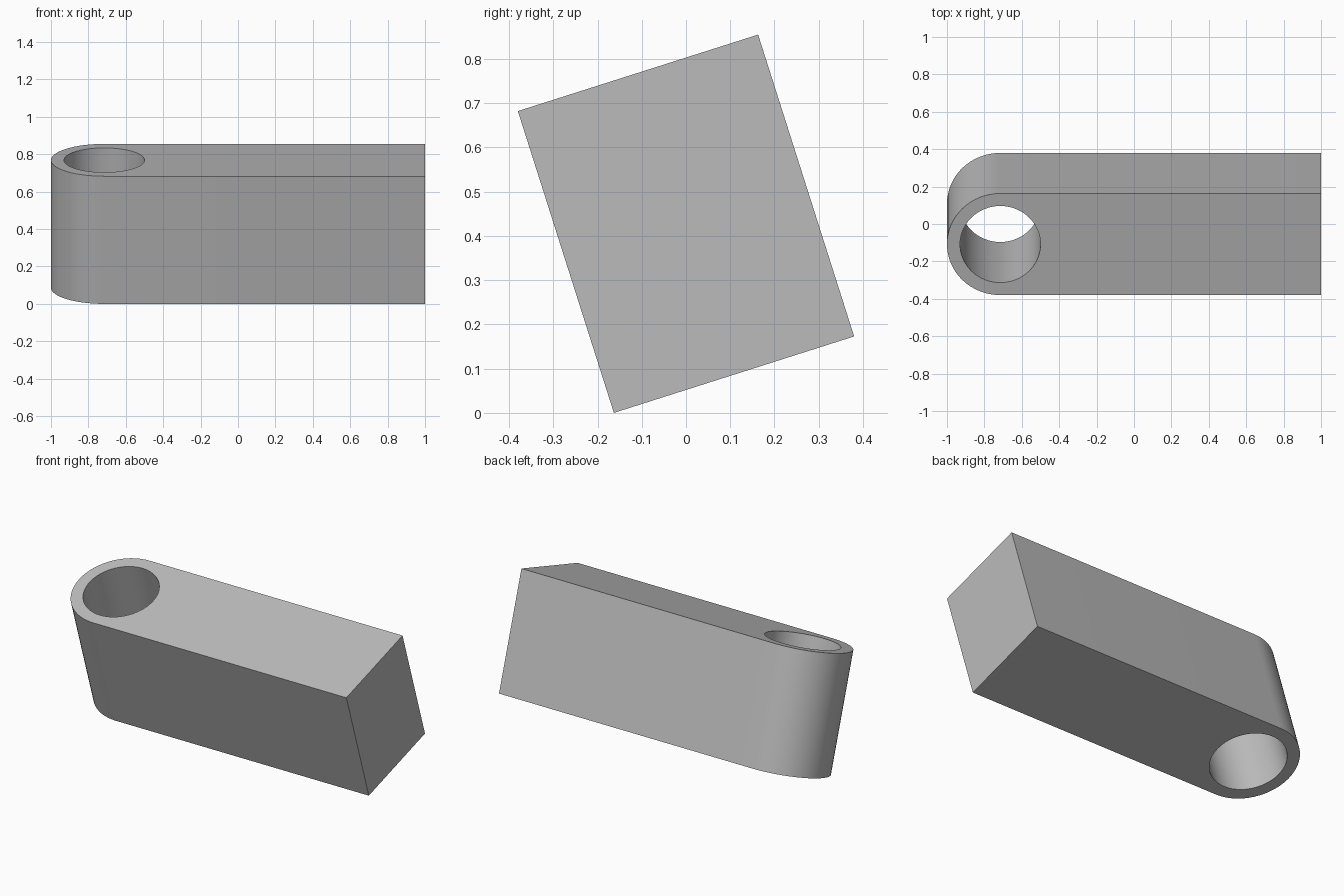
import bpy, bmesh
from math import sin, cos, pi, radians
from mathutils import Matrix

cube = bpy.data.objects.get("Cube")
if cube:
    bpy.data.objects.remove(cube, do_unlink=True)

LENGTH, WIDTH, HEIGHT = 2.0, 0.57, 0.716
RADIUS, BORE = WIDTH / 2, 0.215
TILT = radians(17.65)
EYE_X = -LENGTH / 2 + RADIUS      # axis of the rounded end and its bore


def arc(radius, start, end, steps):
    """Points on an arc around the bore axis."""
    angles = [start + (end - start) * i / steps for i in range(steps + 1)]
    return [(EYE_X + radius * cos(a), radius * sin(a)) for a in angles]


def add_loop(bm, points):
    """Closed loop of edges at the bottom of the block."""
    verts = [bm.verts.new((x, y, -HEIGHT / 2)) for x, y in points]
    return [bm.edges.new((v, verts[i - 1])) for i, v in enumerate(verts)]


# Outline with one rounded end, and the round bore inside it
bm = bmesh.new()
outline = arc(RADIUS, pi / 2, 3 * pi / 2, 32)
outline += [(LENGTH / 2, -RADIUS), (LENGTH / 2, RADIUS)]
edges = add_loop(bm, outline) + add_loop(bm, arc(BORE, 0, 2 * pi, 64)[:-1])
bmesh.ops.triangle_fill(bm, edges=edges, use_beauty=True)

# Raise the outline into a solid block
raised = bmesh.ops.extrude_face_region(bm, geom=bm.faces[:], use_keep_orig=True)
top = [g for g in raised["geom"] if isinstance(g, bmesh.types.BMVert)]
bmesh.ops.translate(bm, verts=top, vec=(0, 0, HEIGHT))
bmesh.ops.recalc_face_normals(bm, faces=bm.faces[:])

# Lean the block about its long axis and rest its lower edge on the ground
bmesh.ops.rotate(bm, verts=bm.verts[:], cent=(0, 0, 0),
                 matrix=Matrix.Rotation(TILT, 3, 'X'))
lowest = min(v.co.z for v in bm.verts)
bmesh.ops.translate(bm, verts=bm.verts[:], vec=(0, 0, -lowest))

mesh = bpy.data.meshes.new("bored_block")
bm.to_mesh(mesh)
bm.free()
block = bpy.data.objects.new("bored_block", mesh)
bpy.context.collection.objects.link(block)

# Plain grey material
grey = bpy.data.materials.new("grey")
grey.use_nodes = True
colour = (0.5, 0.5, 0.5, 1)
grey.diffuse_color = colour
grey.node_tree.nodes["Principled BSDF"].inputs["Base Color"].default_value = colour
mesh.materials.append(grey)

bpy.ops.object.select_all(action='DESELECT')
block.select_set(True)
bpy.context.view_layer.objects.active = block
bpy.ops.object.shade_smooth_by_angle(angle=radians(30))
